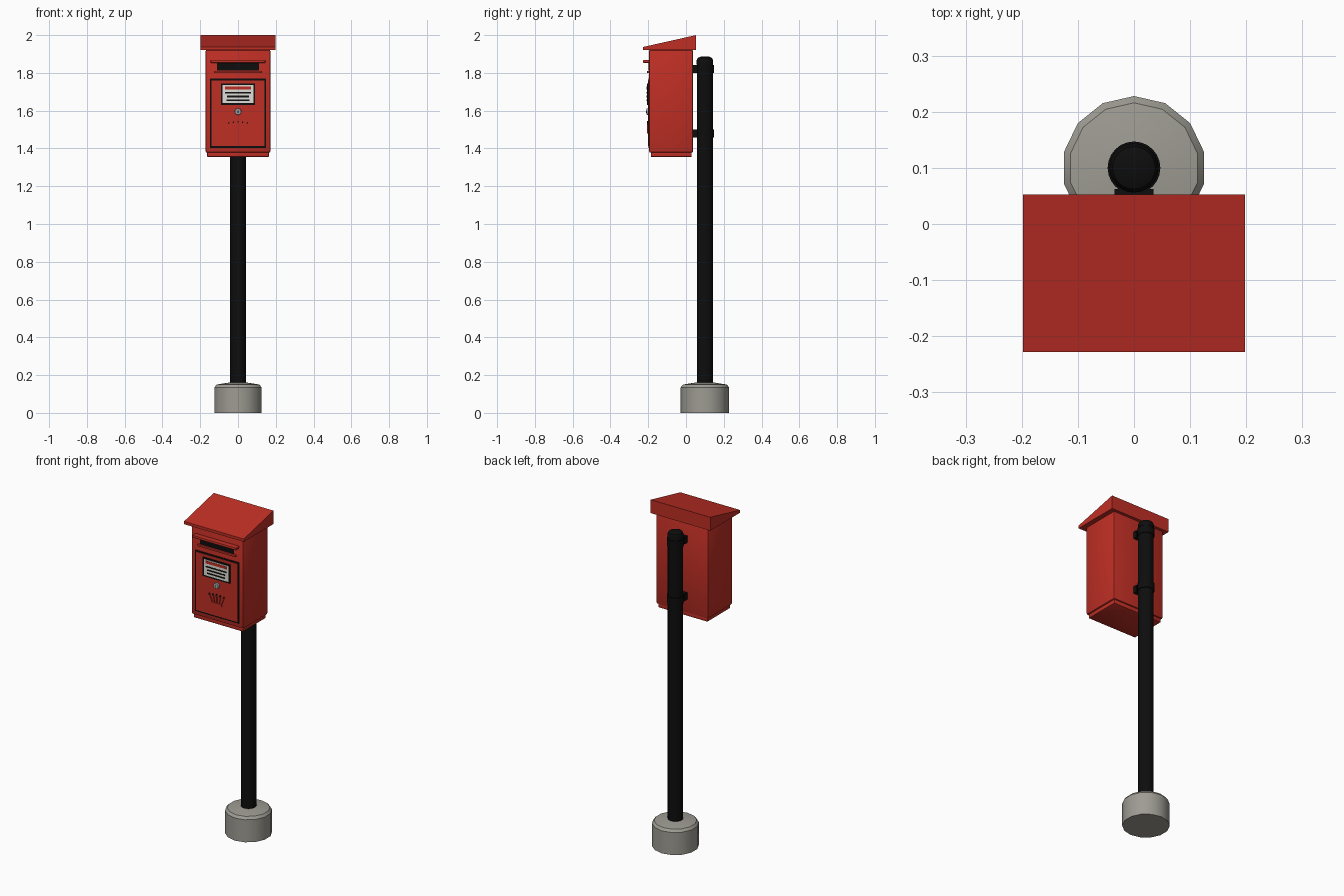
import bpy, bmesh, math
from mathutils import Matrix

if "Cube" in bpy.data.objects:
    bpy.data.objects.remove(bpy.data.objects["Cube"])


def material(name, r, g, b):
    m = bpy.data.materials.new(name)
    m.use_nodes = True
    m.diffuse_color = (r, g, b, 1)
    m.node_tree.nodes["Principled BSDF"].inputs["Base Color"].default_value = (r, g, b, 1)
    return m


RED = material("post red", 0.52, 0.028, 0.018)
BLACK = material("black", 0.004, 0.004, 0.004)
CONCRETE = material("concrete grey", 0.34, 0.33, 0.29)
PAPER = material("paper white", 0.75, 0.74, 0.68)
STEEL = material("lock steel", 0.36, 0.37, 0.38)


def finish(bm, name, mat, smooth=False):
    bmesh.ops.recalc_face_normals(bm, faces=bm.faces)
    mesh = bpy.data.meshes.new(name)
    bm.to_mesh(mesh)
    bm.free()
    mesh.materials.append(mat)
    ob = bpy.data.objects.new(name, mesh)
    bpy.context.collection.objects.link(ob)
    if smooth:
        bpy.ops.object.select_all(action="DESELECT")
        ob.select_set(True)
        bpy.context.view_layer.objects.active = ob
        bpy.ops.object.shade_smooth_by_angle(angle=math.radians(32))
    return ob


def box(name, mat, x, y, z, bevel=0):
    """Box from (min, max) ranges."""
    bm = bmesh.new()
    bmesh.ops.create_cube(bm, size=1)
    for v in bm.verts:
        v.co = [(a + b) / 2 + c * (b - a) for c, (a, b) in zip(v.co, (x, y, z))]
    if bevel:
        bmesh.ops.bevel(bm, geom=bm.edges[:], offset=bevel, segments=2,
                        profile=0.5, affect="EDGES")
    return finish(bm, name, mat, bevel > 0)


def lathe(name, mat, profile, sides, y=0.1):
    """Closed solid of revolution about a vertical axis, from (radius, z)."""
    bm = bmesh.new()
    rings = []
    for r, z in profile:
        angles = [math.pi / 2 + math.tau * i / sides for i in range(sides)]
        rings.append([bm.verts.new((r * math.cos(a), y + r * math.sin(a), z)) for a in angles])
    for low, high in zip(rings, rings[1:]):
        for i in range(sides):
            j = (i + 1) % sides
            bm.faces.new((low[i], low[j], high[j], high[i]))
    bm.faces.new(rings[0])
    bm.faces.new(rings[-1])
    return finish(bm, name, mat, True)


def disc(name, mat, x, z, radius, back, front, tip=None):
    """Short cylinder facing the front."""
    bm = bmesh.new()
    bmesh.ops.create_cone(bm, cap_ends=True, segments=16, radius1=radius,
                          radius2=radius if tip is None else tip, depth=back - front)
    bm.transform(Matrix.Translation((x, (back + front) / 2, z)) @ Matrix.Rotation(math.pi / 2, 4, "X"))
    return finish(bm, name, mat, True)


# Foot and post
lathe("concrete_foot", CONCRETE,
      [(0.128, 0), (0.128, 0.135), (0.116, 0.15), (0.04, 0.162)], 14)
lathe("post", BLACK, [(0.042, 0.1), (0.042, 1.86)], 24)
lathe("post_cap", BLACK,
      [(0.044, 1.845), (0.044, 1.866), (0.038, 1.879), (0.022, 1.886)], 24)

# Clamps holding the box to the post
for label, z in (("upper", 1.82), ("lower", 1.48)):
    lathe(label + "_clamp_ring", BLACK, [(0.047, z - 0.021), (0.047, z + 0.021)], 24)
    box(label + "_clamp_plate", BLACK, (-0.035, 0.035), (0.035, 0.062), (z - 0.021, z + 0.021))

# Box body and bottom lip
box("box_body", RED, (-0.172, 0.172), (-0.196, 0.038), (1.378, 1.922), 0.008)
box("bottom_lip", RED, (-0.163, 0.163), (-0.186, 0.03), (1.355, 1.385), 0.004)

# Sloping roof: side profile pushed across the width
bm = bmesh.new()
side = [bm.verts.new((-0.198, y, z)) for y, z in
        ((-0.228, 1.92), (0.053, 1.92), (0.053, 2.0), (-0.228, 1.937))]
face = bm.faces.new(side)
ext = bmesh.ops.extrude_face_region(bm, geom=[face])
bmesh.ops.translate(bm, vec=(0.396, 0, 0),
                    verts=[g for g in ext["geom"] if isinstance(g, bmesh.types.BMVert)])
finish(bm, "roof", RED)

# Letter slot with hood and sill
box("letter_slot", BLACK, (-0.112, 0.112), (-0.198, -0.19), (1.812, 1.852))
box("slot_hood", RED, (-0.145, 0.145), (-0.227, -0.19), (1.853, 1.868), 0.003)
box("slot_sill", RED, (-0.127, 0.127), (-0.206, -0.19), (1.799, 1.811), 0.003)

# Door with a dark gap around it
box("door_gap", BLACK, (-0.148, 0.148), (-0.198, -0.19), (1.403, 1.77))
box("door", RED, (-0.139, 0.139), (-0.201, -0.19), (1.412, 1.761))

# Notice on the door
box("notice_frame", BLACK, (-0.09, 0.09), (-0.206, -0.199), (1.631, 1.744))
box("notice_paper", PAPER, (-0.081, 0.081), (-0.2075, -0.204), (1.64, 1.735))
box("notice_stripe", RED, (-0.068, 0.068), (-0.209, -0.206), (1.713, 1.729))
for i, half in enumerate((0.068, 0.058, 0.06)):
    z = 1.694 - 0.019 * i
    box(f"notice_line_{i + 1}", BLACK, (-half, half), (-0.209, -0.206), (z - 0.004, z + 0.004))

# Lock
disc("lock", STEEL, 0, 1.595, 0.018, -0.199, -0.21, 0.016)
box("keyhole", BLACK, (-0.002, 0.002), (-0.2105, -0.209), (1.588, 1.602))

# Raised crown ornament: band, five fanned spikes and dark tips
box("crown_band", RED, (-0.036, 0.036), (-0.207, -0.199), (1.478, 1.492))
for i in range(-2, 3):
    tip_x, tip_z = 0.024 * i, 1.541 - 0.003 * abs(i)
    spike = box(f"crown_spike_{i + 3}", RED, (-0.004, 0.004), (-0.207, -0.199), (0, 0.038))
    spike.location = (0.016 * i, 0, 1.494)
    spike.rotation_euler.y = math.atan2(0.008 * i, 0.04)
    disc(f"crown_tip_{i + 3}", BLACK, tip_x, tip_z, 0.004, -0.199, -0.207)
